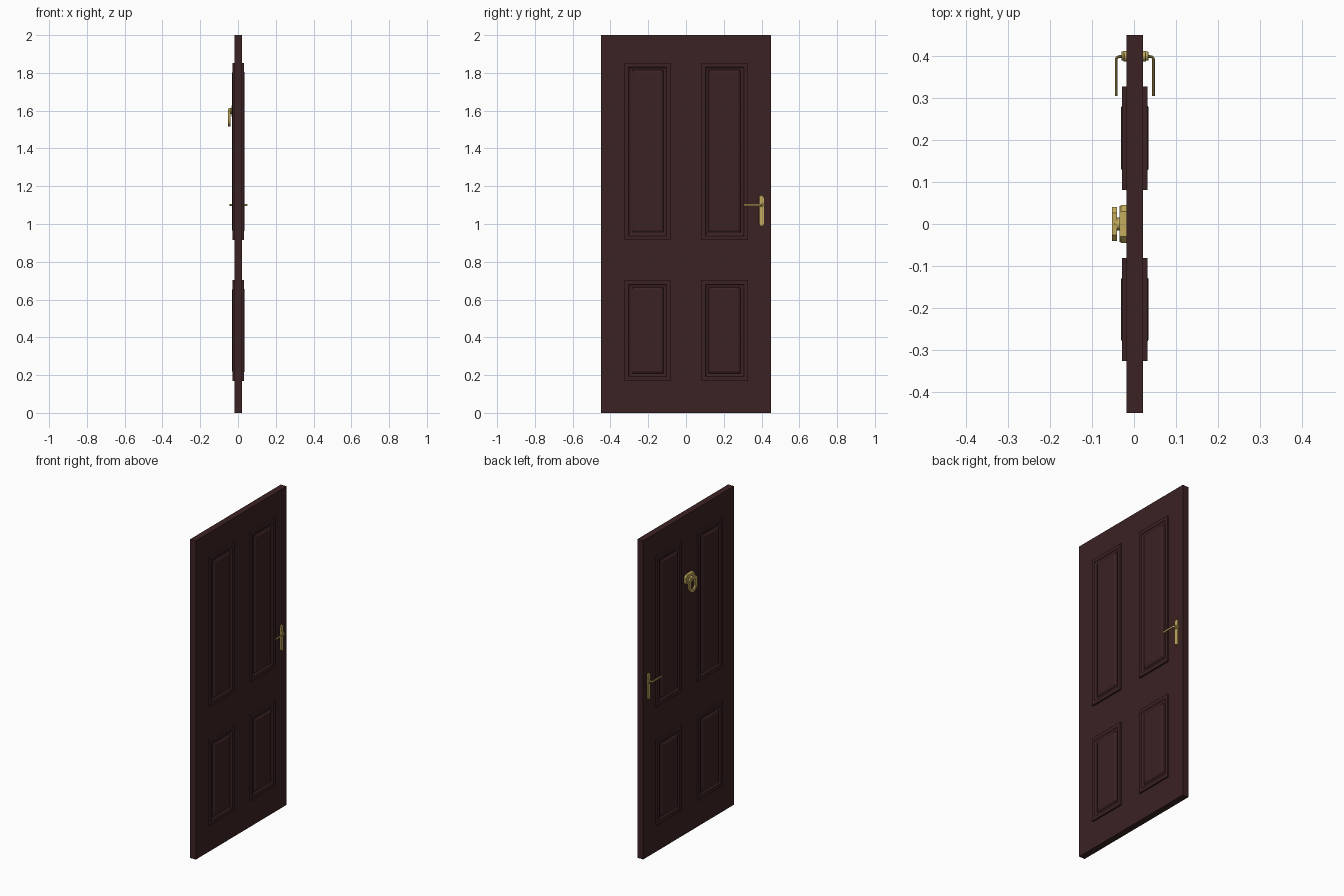
import bpy, bmesh, math

if "Cube" in bpy.data.objects:
    bpy.data.objects.remove(bpy.data.objects["Cube"])

def material(name, rgb):
    m = bpy.data.materials.new(name)
    m.diffuse_color = (*rgb, 1)
    m.use_nodes = True
    m.node_tree.nodes["Principled BSDF"].inputs["Base Color"].default_value = m.diffuse_color
    return m

WOOD = material("dark mahogany", (0.045, 0.016, 0.017))
BRASS = material("brass", (0.54, 0.40, 0.11))
CX = 0.002      # centre plane of the slab
HALF = 0.02     # half thickness of the slab

def finish(name, bm, mat, smooth=False):
    bmesh.ops.recalc_face_normals(bm, faces=bm.faces[:])
    me = bpy.data.meshes.new(name)
    bm.to_mesh(me)
    bm.free()
    ob = bpy.data.objects.new(name, me)
    bpy.context.collection.objects.link(ob)
    me.materials.append(mat)
    if smooth:
        bpy.ops.object.select_all(action='DESELECT')
        ob.select_set(True)
        bpy.context.view_layer.objects.active = ob
        bpy.ops.object.shade_smooth_by_angle(angle=math.radians(35))
    return ob

def skin(bm, rings, closed=False):
    """Bridge equal-length vertex rings; cap the ends unless closed."""
    vs = [[bm.verts.new(p) for p in r] for r in rings]
    n = len(vs[0])
    pairs = list(zip(vs, vs[1:])) + ([(vs[-1], vs[0])] if closed else [])
    for a, b in pairs:
        for i in range(n):
            j = (i + 1) % n
            bm.faces.new((a[i], a[j], b[j], b[i]))
    if not closed:
        bm.faces.new(vs[0])
        bm.faces.new(vs[-1])

def box(x0, x1, y0, y1, z0, z1):
    bm = bmesh.new()
    skin(bm, [[(x, y0, z0), (x, y1, z0), (x, y1, z1), (x, y0, z1)] for x in (x0, x1)])
    return bm

def extrude_x(name, outline, x0, x1, bevel=0.0):
    """Flat plate from a (y, z) outline, with a softened outer face."""
    cy = sum(p[0] for p in outline) / len(outline)
    cz = sum(p[1] for p in outline) / len(outline)
    d = math.copysign(bevel, x1 - x0)
    r = max(math.hypot(y - cy, z - cz) for y, z in outline)
    s = 1 - bevel / r
    rings = [[(x0, y, z) for y, z in outline], [(x1 - d, y, z) for y, z in outline]]
    if bevel:
        rings.append([(x1, cy + (y - cy) * s, cz + (z - cz) * s) for y, z in outline])
    bm = bmesh.new()
    skin(bm, rings)
    return finish(name, bm, BRASS, True)

def stadium(cy, z0, z1, r, n=10):
    top = [(cy + r * math.cos(math.pi * i / n), z1 - r + r * math.sin(math.pi * i / n)) for i in range(n + 1)]
    bot = [(cy - r * math.cos(math.pi * i / n), z0 + r - r * math.sin(math.pi * i / n)) for i in range(n + 1)]
    return top + bot

# Door slab
finish("door_slab", box(CX - HALF, CX + HALF, -0.45, 0.45, 0, 2), WOOD)

# Moulded panels: (inset, height above the slab face)
PROFILE = [(0, -0.002), (0, 0.0105), (0.022, 0.0105), (0.027, 0.006), (0.035, 0.003),
           (0.039, 0.003), (0.041, 0.007), (0.050, 0.0125)]
for side, face in ((1, "front"), (-1, "back")):
    for row, z0, z1 in (("lower", 0.17, 0.703), ("upper", 0.915, 1.853)):
        for k, y0, y1 in (("left", -0.326, -0.081), ("right", 0.081, 0.328)):
            bm = bmesh.new()
            skin(bm, [[(CX + side * (HALF + h), y, z) for y, z in
                       ((y0 + i, z0 + i), (y1 - i, z0 + i), (y1 - i, z1 - i), (y0 + i, z1 - i))]
                      for i, h in PROFILE])
            finish(f"{face}_{row}_{k}_panel", bm, WOOD)

# Lever handles on both faces
for side, face in ((1, "front"), (-1, "back")):
    X = lambda d: CX + side * (HALF + d)
    extrude_x(face + "_handle_plate", stadium(0.4, 0.987, 1.152, 0.0125), X(-0.002), X(0.007), 0.002)
    extrude_x(face + "_handle_boss", stadium(0.4, 1.09, 1.112, 0.0109), X(0.005), X(0.012), 0.001)
    # lever: elliptical section swept along a bent path
    path = [(X(0.010), 0.399, 0)]
    for i in range(7):
        a = math.pi / 2 * i / 6
        path.append((X(0.0165 + 0.008 * math.sin(a)), 0.391 + 0.008 * math.cos(a), a))
    path.append((X(0.0245), 0.305, math.pi / 2))
    rings = []
    for x, y, a in path:
        rings.append([(x + side * 0.0032 * math.cos(t) * math.sin(a),
                       y + 0.0032 * math.cos(t) * math.cos(a),
                       1.101 + 0.006 * math.sin(t))
                      for t in (2 * math.pi * k / 12 for k in range(12))])
    bm = bmesh.new()
    skin(bm, rings)
    finish(face + "_lever", bm, BRASS, True)

# Door knocker on the back face: mount, hinge and hanging ring
mount = [(-0.045, 1.578), (-0.032, 1.567), (0.032, 1.567), (0.045, 1.578),
         (0.045, 1.614), (0.030, 1.63), (-0.030, 1.63), (-0.045, 1.614)]
extrude_x("knocker_mount", mount, CX - HALF + 0.002, -0.034, 0.003)
extrude_x("knocker_hinge", stadium(0, 1.583, 1.613, 0.0149), -0.032, -0.046, 0.001)

def ring_outline(w, zt, zb, n=14):
    c = w * 0.35
    pts = [(-w, zt - c), (-w + c, zt), (w - c, zt), (w, zt - c)]
    mid = zb + w
    return pts + [(w * math.cos(math.pi * i / n), mid - w * math.sin(math.pi * i / n)) for i in range(n + 1)]

outer = ring_outline(0.040, 1.612, 1.515)
inner = ring_outline(0.022, 1.594, 1.533)
bm = bmesh.new()
skin(bm, [[(x, y, z) for y, z in o] for o, x in
          ((outer, -0.041), (outer, -0.052), (inner, -0.052), (inner, -0.041))], closed=True)
finish("knocker_ring", bm, BRASS, True)
